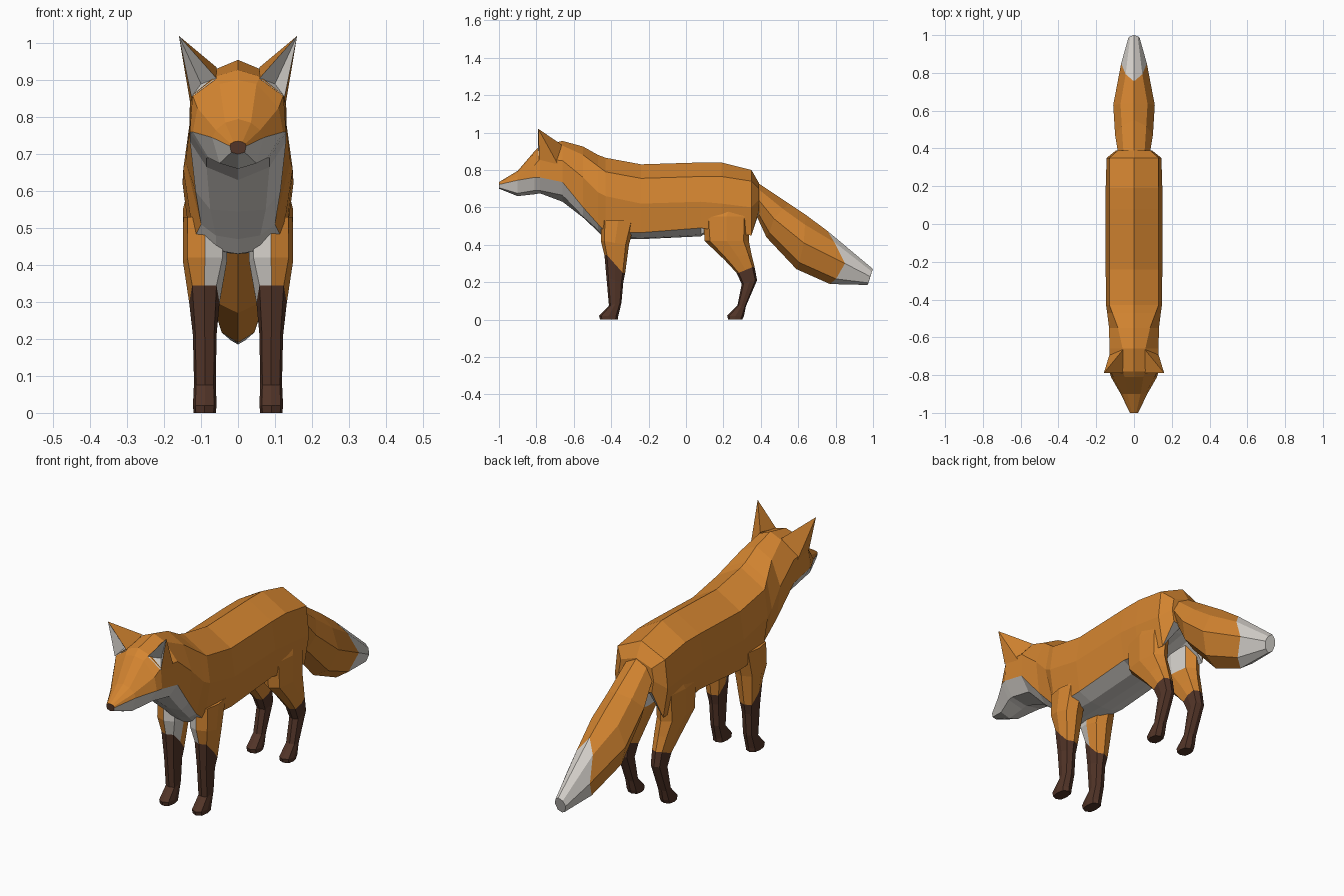
import bpy, bmesh


def material(name, color):
    m = bpy.data.materials.new(name)
    m.diffuse_color = (*color, 1)
    return m


MATS = [material("orange_fur", (0.66, 0.235, 0.03)),
        material("white_fur", (0.68, 0.65, 0.61)),
        material("dark_brown", (0.085, 0.035, 0.021))]
ORANGE, WHITE, BROWN = 0, 1, 2


def make(name, verts, faces, colors):
    bm = bmesh.new()
    vs = [bm.verts.new(v) for v in verts]
    for f, c in zip(faces, colors):
        bm.faces.new([vs[i] for i in f]).material_index = c
    bmesh.ops.recalc_face_normals(bm, faces=bm.faces)
    me = bpy.data.meshes.new(name)
    bm.to_mesh(me)
    bm.free()
    for m in MATS:
        me.materials.append(m)
    ob = bpy.data.objects.new(name, me)
    bpy.context.collection.objects.link(ob)
    return ob


def loft(name, rings, rule, start, end):
    """Skin rings of points; rule(ring, side) gives the colour of a face."""
    n = len(rings[0])
    faces, colors = [], []
    for r in range(len(rings) - 1):
        for s in range(n):
            t = (s + 1) % n
            faces.append((r * n + s, r * n + t, (r + 1) * n + t, (r + 1) * n + s))
            colors.append(rule(r, s))
    last = (len(rings) - 1) * n
    faces += [tuple(range(n)), tuple(range(last, last + n))]
    colors += [start, end]
    return make(name, [p for ring in rings for p in ring], faces, colors)


def symmetric(top, half, bottom):
    return [top] + half + [bottom] + [(-x, y, z) for x, y, z in reversed(half)]


# Head and torso: y, top z, ridge, flank, fur border, under edge, bottom z
sections = [
    (-1.00, .735, (.012, .733), (.020, .728), (.022, .722), (.018, .705), .700),
    (-0.90, .795, (.035, .785), (.060, .765), (.070, .745), (.050, .675), .660),
    (-0.81, .900, (.050, .890), (.110, .825), (.122, .760), (.080, .690), .670),
    (-0.78, .928, (.060, .910), (.123, .860), (.130, .760), (.085, .690), .675),
    (-0.66, .955, (.060, .930), (.130, .850), (.130, .735), (.085, .665), .630),
    (-0.55, .925, (.085, .880), (.132, .760), (.115, .600), (.075, .550), .545),
    (-0.47, .880, (.115, .820), (.142, .680), (.100, .510), (.060, .480), .470),
    (-0.43, .865, (.130, .790), (.148, .660), (.120, .470), (.060, .440), .430),
    (-0.24, .830, (.130, .755), (.150, .620), (.130, .465), (.060, .435), .430),
    (0.08, .840, (.130, .765), (.150, .630), (.130, .490), (.060, .455), .445),
    (0.19, .840, (.130, .765), (.150, .620), (.130, .470), (.050, .520), .530),
    (0.35, .800, (.130, .740), (.145, .600), (.120, .450), (.045, .550), .560),
    (0.39, .730, (.085, .700), (.095, .640), (.085, .580), (.040, .570), .570),
]
body = [symmetric((0, y, t), [(x, y, z) for x, z in pts], (0, y, b))
        for y, t, *pts, b in sections]
loft("body", body, lambda r, s: WHITE if 3 <= s <= 6 else ORANGE, BROWN, ORANGE)

# Tail: top y z, side x y z, bottom y z
tail_sections = [
    (.37, .74, .085, .38, .65, .37, .57),
    (.55, .62, .100, .47, .54, .43, .44),
    (.64, .56, .110, .63, .41, .59, .27),
    (.755, .475, .068, .85, .30, .77, .19),
    (1.00, .27, .030, .985, .23, .97, .185),
]
tail = []
for ty, tz, w, sy, sz, by, bz in tail_sections:
    upper = (w * .65, ty * .6 + sy * .4, tz * .65 + sz * .35)
    lower = (w * .65, by * .6 + sy * .4, bz * .75 + sz * .25)
    tail.append(symmetric((0, ty, tz), [upper, (w, sy, sz), lower], (0, by, bz)))
loft("tail", tail, lambda r, s: WHITE if r == 3 else ORANGE, ORANGE, WHITE)


# Legs: front z, back z, front y, back y, inner x, outer x
def leg(name, rows, side, brown_rows, is_white):
    rings = []
    for zf, zb, y0, y1, x0, x1 in rows:
        a, b = (x1 - x0) * .1, (y1 - y0) * .12
        xm, ym, zm = (x0 + x1) / 2, (y0 + y1) / 2, (zf + zb) / 2
        ring = [(x0 + a, y0 + b, zf), (xm, y0, zf), (x1 - a, y0 + b, zf), (x1, ym, zm),
                (x1 - a, y1 - b, zb), (xm, y1, zb), (x0 + a, y1 - b, zb), (x0, ym, zm)]
        rings.append([(side * x, y, z) for x, y, z in ring])

    def rule(r, s):
        if r < brown_rows:
            return BROWN
        return WHITE if is_white(r, s) else ORANGE
    loft(name, rings, rule, BROWN, ORANGE)


front_rows = [
    (0, 0, -.460, -.365, .060, .120),
    (.02, .02, -.465, -.362, .058, .122),
    (.075, .09, -.412, -.345, .060, .119),
    (.22, .20, -.425, -.335, .058, .122),
    (.345, .25, -.436, -.325, .050, .132),
    (.42, .40, -.455, -.305, .030, .149),
    (.53, .53, -.455, -.270, .030, .148),
]
hind_rows = [
    (0, 0, .225, .300, .060, .120),
    (.02, .02, .220, .310, .058, .122),
    (.075, .07, .275, .320, .062, .118),
    (.19, .21, .298, .380, .060, .120),
    (.25, .28, .270, .367, .056, .124),
    (.32, .35, .205, .350, .050, .136),
    (.42, .42, .100, .336, .045, .149),
    (.55, .55, .090, .342, .040, .149),
    (.63, .63, .160, .330, .050, .130),
]
# Ears: folded pyramids with a hollow pale front
ear_faces = [(0, 1, 5), (0, 5, 2), (0, 2, 3), (0, 3, 4), (0, 4, 1), (1, 2, 5), (1, 4, 3, 2)]
ear_colors = [WHITE, WHITE, ORANGE, ORANGE, ORANGE, WHITE, ORANGE]
for word, side in (("right", -1), ("left", 1)):
    leg(word + "_front_leg", front_rows, side, 4, lambda r, s: s in (0, 7))
    leg(word + "_hind_leg", hind_rows, side, 4, lambda r, s: r >= 6 and s in (6, 7))
    ear = [(.16, -.79, 1.02), (.058, -.79, .905), (.126, -.785, .855),
           (.128, -.685, .83), (.058, -.665, .935), (.10, -.745, .89)]
    make(word + "_ear", [(side * x, y, z) for x, y, z in ear], ear_faces, ear_colors)
